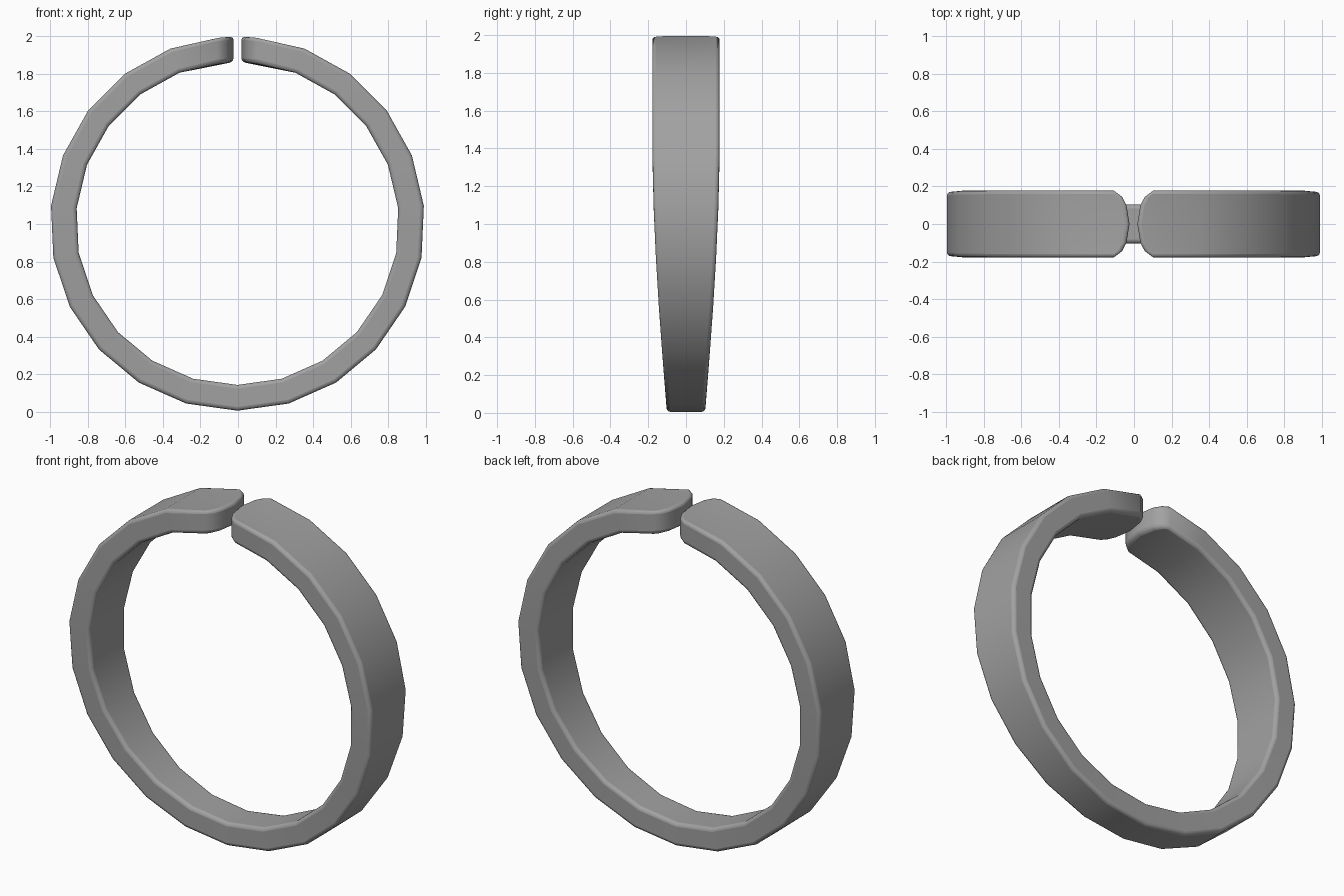
import bpy, bmesh
from math import sin, cos, asin, pi, radians

cube = bpy.data.objects.get("Cube")
if cube:
    bpy.data.objects.remove(cube, do_unlink=True)

OUTER, INNER, CENTRE_Z = 0.997, 0.86, 1.003
STEP, LAST = radians(15.9), 11
# Lanes across the band: fraction of half width, and the gap at the tip there
LANES = [(-1, .105), (-.81, .06), (-.56, .037), (0, .021),
         (.56, .037), (.81, .06), (1, .105)]

metal = bpy.data.materials.new("Grey metal")
metal.use_nodes = True
grey = (0.36, 0.36, 0.36, 1)
metal.diffuse_color = grey
metal.node_tree.nodes["Principled BSDF"].inputs["Base Color"].default_value = grey


def half_width(angle):
    """Band is narrow at the bottom and widens towards the opening."""
    height = 1 - cos(angle)
    return .103 + .075 * sin(pi / 2 * min(height / 1.5, 1))


def band_point(bm, station, lane, radius):
    fraction, gap = lane
    angle = station * STEP
    if abs(station) == LAST:
        angle = (pi - asin(gap / radius)) * (1 if station > 0 else -1)
    return bm.verts.new((radius * sin(angle) - .003,
                         fraction * half_width(station * STEP),
                         CENTRE_Z - radius * cos(angle)))


# Open band: a loop of points round the cross-section at each station
bm = bmesh.new()
loops = []
for station in range(-LAST, LAST + 1):
    outer = [band_point(bm, station, lane, OUTER) for lane in LANES]
    inner = [band_point(bm, station, lane, INNER) for lane in LANES]
    loops.append(outer + inner[::-1])
count = len(loops[0])
for a, b in zip(loops, loops[1:]):
    for i in range(count):
        j = (i + 1) % count
        bm.faces.new((a[i], a[j], b[j], b[i]))

# Rounded tips closed lane by lane
for loop in (loops[0], loops[-1]):
    for i in range(len(LANES) - 1):
        bm.faces.new((loop[i], loop[i + 1], loop[count - 2 - i], loop[count - 1 - i]))
bmesh.ops.recalc_face_normals(bm, faces=bm.faces)

mesh = bpy.data.meshes.new("open_band")
bm.to_mesh(mesh)
bm.free()
mesh.materials.append(metal)
band = bpy.data.objects.new("open_band", mesh)
bpy.context.collection.objects.link(band)

# Softened rims
bevel = band.modifiers.new("soft_rim", 'BEVEL')
bevel.width = .022
bevel.segments = 3
bevel.limit_method = 'ANGLE'
bevel.angle_limit = radians(45)

bpy.ops.object.select_all(action='DESELECT')
band.select_set(True)
bpy.context.view_layer.objects.active = band
bpy.ops.object.shade_smooth_by_angle(angle=radians(50))
